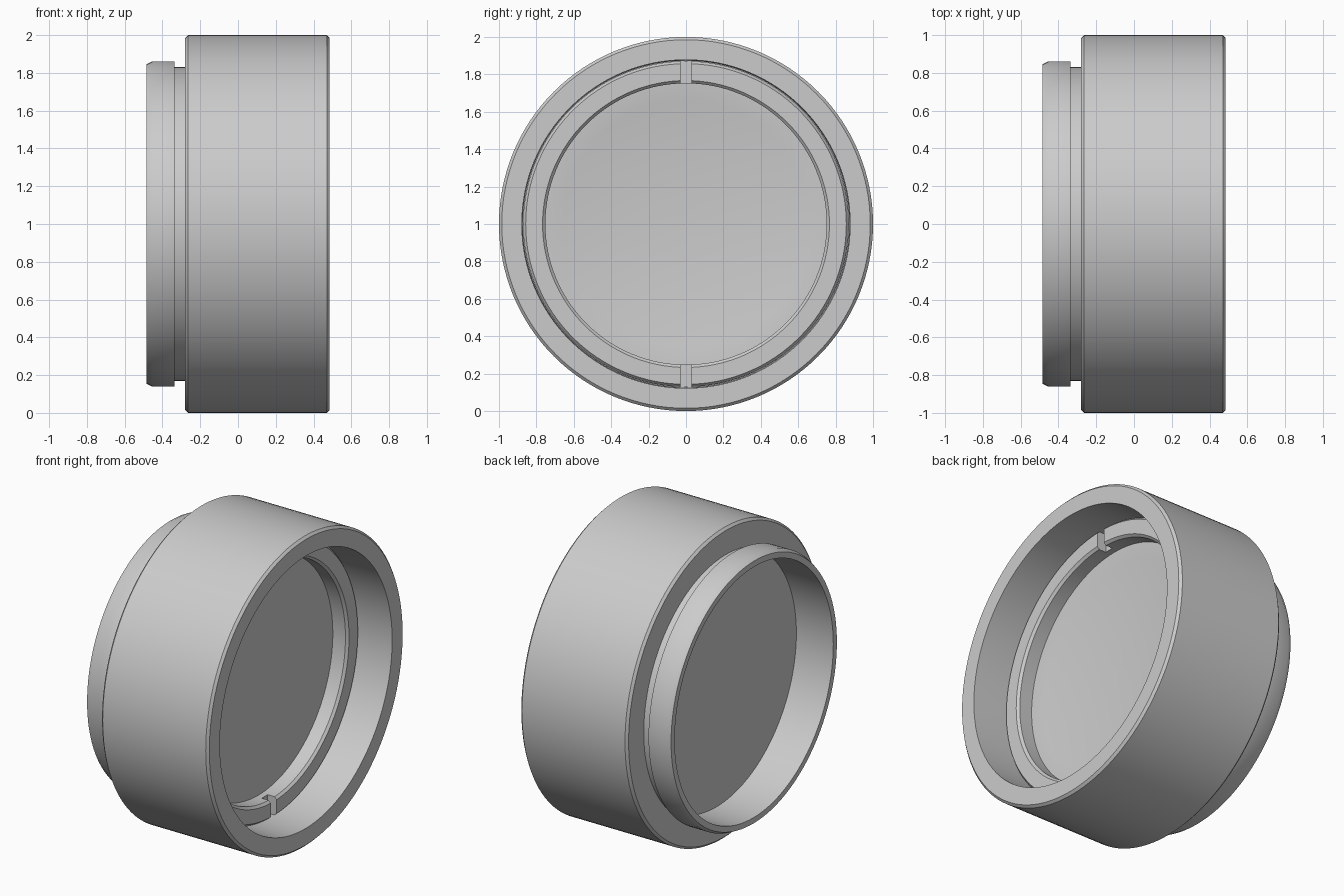
import bpy
import bmesh
import math
from mathutils import Matrix

SEGMENTS = 128
CENTRE_Z = 1.0

cube = bpy.data.objects.get("Cube")
if cube:
    bpy.data.objects.remove(cube, do_unlink=True)

grey = bpy.data.materials.new("plain_grey")
grey.use_nodes = True
grey.diffuse_color = (0.6, 0.6, 0.6, 1)
grey.node_tree.nodes["Principled BSDF"].inputs["Base Color"].default_value = (0.6, 0.6, 0.6, 1)


def add_object(name, bm):
    mesh = bpy.data.meshes.new(name)
    bmesh.ops.recalc_face_normals(bm, faces=bm.faces)
    bm.to_mesh(mesh)
    bm.free()
    obj = bpy.data.objects.new(name, mesh)
    bpy.context.collection.objects.link(obj)
    mesh.materials.append(grey)
    return obj


def smooth(obj):
    bpy.ops.object.select_all(action="DESELECT")
    obj.select_set(True)
    bpy.context.view_layer.objects.active = obj
    bpy.ops.object.shade_smooth_by_angle(angle=math.radians(30))


def lathe(name, profile, closed=True):
    """Spin (x, radius) points around the x axis; an open profile gets end caps."""
    bm = bmesh.new()
    rings = []
    for x, r in profile:
        angles = [2 * math.pi * i / SEGMENTS for i in range(SEGMENTS)]
        rings.append([bm.verts.new((x, r * math.sin(a), CENTRE_Z + r * math.cos(a)))
                      for a in angles])
    pairs = list(zip(rings, rings[1:]))
    if closed:
        pairs.append((rings[-1], rings[0]))
    else:
        bm.faces.new(rings[0])
        bm.faces.new(rings[-1])
    for p, q in pairs:
        for i in range(SEGMENTS):
            k = (i + 1) % SEGMENTS
            bm.faces.new((p[i], p[k], q[k], q[i]))
    return add_object(name, bm)


# Barrel: male collar at the rear, wide bore running down to a lip that seats the lens
rear_opening = [(-0.222, 0.808), (-0.485, 0.808)]
male_collar = [(-0.485, 0.845), (-0.455, 0.86), (-0.335, 0.86), (-0.335, 0.83), (-0.28, 0.83)]
outer_wall = [(-0.28, 0.985), (-0.265, 1.0), (0.47, 1.0), (0.485, 0.985)]
front_bore = [(0.485, 0.878), (0.235, 0.873), (-0.222, 0.873)]
smooth(lathe("barrel", rear_opening + male_collar + outer_wall + front_bore))

# Lens: flat rear face, shallow hollow front face
SAG, LENS_RADIUS = 0.05, 0.752
hollow = [(0.15 - SAG * (1 - (i / 8) ** 2), LENS_RADIUS * i / 8) for i in range(8, 0, -1)]
hollow[-1] = (0.10, 0.02)
smooth(lathe("lens", [(-0.221, 0.87), (0.149, 0.87)] + hollow, closed=False))

# Retaining ring with chamfered edges
ring = lathe("retaining_ring", [(0.15, 0.752), (0.24, 0.752), (0.255, 0.767),
                                (0.255, 0.857), (0.237, 0.871), (0.15, 0.871)])

# Spanner slots at the top and bottom of the ring
bm = bmesh.new()
for side in (1, -1):
    bmesh.ops.create_cube(bm, size=1, matrix=Matrix.Translation((0.255, 0, CENTRE_Z + side * 0.82))
                          @ Matrix.Diagonal((0.13, 0.06, 0.2, 1)))
cutter = add_object("slot_cutter", bm)
cutter.hide_render = True
cut = ring.modifiers.new("slots", "BOOLEAN")
cut.operation = "DIFFERENCE"
cut.solver = "EXACT"
cut.object = cutter
bpy.context.view_layer.objects.active = ring
bpy.ops.object.modifier_apply(modifier=cut.name)
bpy.data.objects.remove(cutter, do_unlink=True)
smooth(ring)
